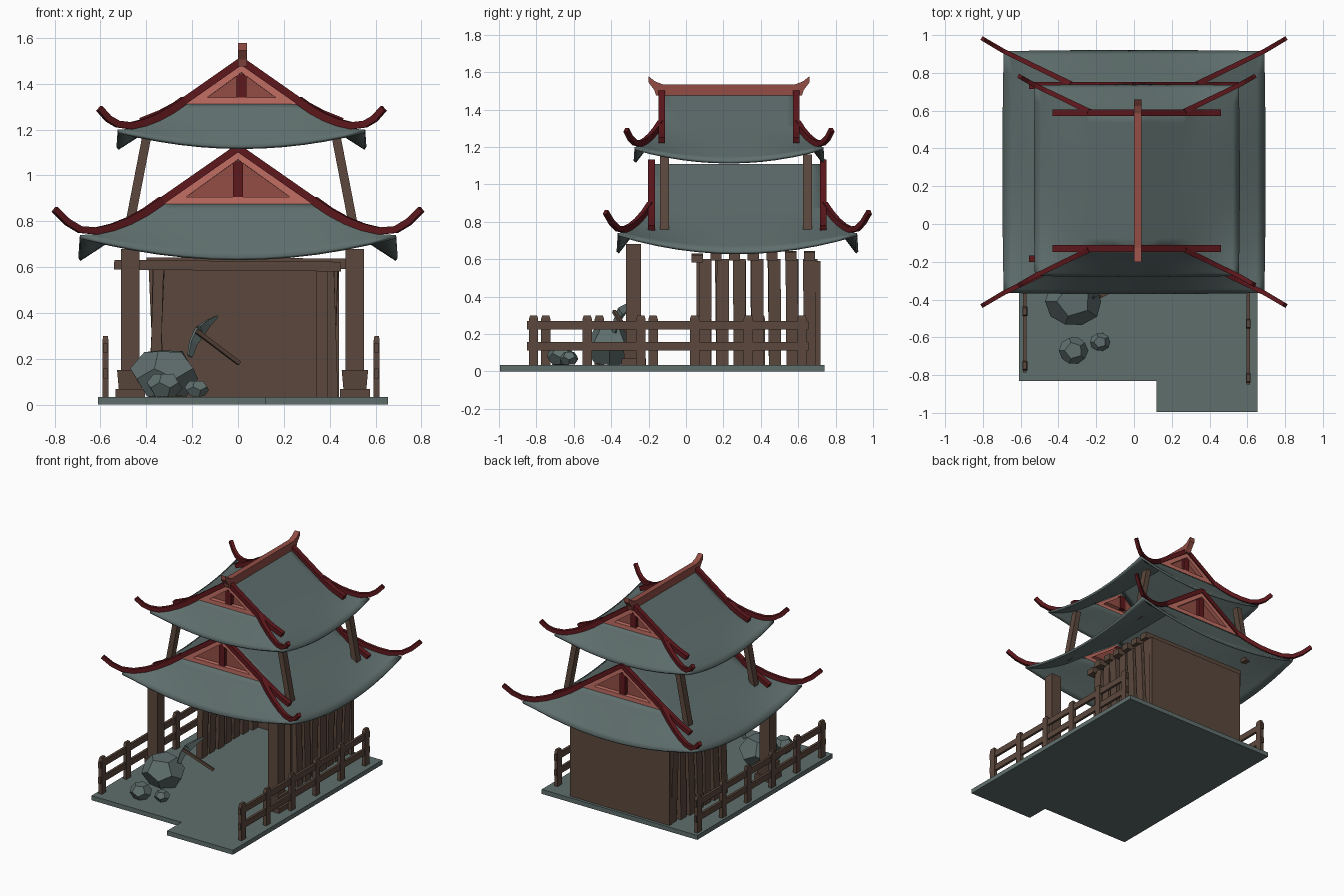
import bpy, bmesh, random
from mathutils import Vector

random.seed(4)
if "Cube" in bpy.data.objects:
    bpy.data.objects.remove(bpy.data.objects["Cube"])


def material(name, rgb):
    m = bpy.data.materials.new(name)
    m.use_nodes = True
    m.diffuse_color = (*rgb, 1)
    m.node_tree.nodes["Principled BSDF"].inputs["Base Color"].default_value = (*rgb, 1)
    return m


STONE = material("grey green", (.112, .156, .151))
WOOD = material("brown wood", (.105, .064, .046))
DARK_RED = material("dark red", (.112, .009, .012))
RED = material("brick red", (.29, .076, .06))
PINK = material("light red", (.54, .158, .125))


def finish(name, bm, *mats):
    me = bpy.data.meshes.new(name)
    bm.to_mesh(me)
    bm.free()
    for m in mats:
        me.materials.append(m)
    ob = bpy.data.objects.new(name, me)
    bpy.context.collection.objects.link(ob)
    return ob


def add_beam(bm, pts, w, h, taper=1):
    """Sweep a rectangle (w sideways, h upwards) along a path."""
    pts = [Vector(p) for p in pts]
    rings = []
    for i, p in enumerate(pts):
        t = (pts[min(i + 1, len(pts) - 1)] - pts[max(i - 1, 0)]).normalized()
        side = t.cross(Vector((0, 0, 1)))
        side = side.normalized() if side.length > .3 else Vector((1, 0, 0))
        up = side.cross(t)
        k = 1 + (taper - 1) * i / (len(pts) - 1)
        rings.append([bm.verts.new(p + side * a * w / 2 * k + up * b * h / 2 * k)
                      for a, b in ((-1, -1), (1, -1), (1, 1), (-1, 1))])
    for r, q in zip(rings, rings[1:]):
        for i in range(4):
            bm.faces.new((r[i], r[i - 1], q[i - 1], q[i]))
    bm.faces.new(rings[0])
    bm.faces.new(rings[-1][::-1])
    bmesh.ops.recalc_face_normals(bm, faces=bm.faces[:])


def beam(name, pts, w, h, mat, taper=1):
    bm = bmesh.new()
    add_beam(bm, pts, w, h, taper)
    return finish(name, bm, mat)


def prism(name, pts, vec, mat):
    bm = bmesh.new()
    f = bm.faces.new([bm.verts.new(p) for p in pts])
    new = bmesh.ops.extrude_face_region(bm, geom=[f])["geom"]
    bmesh.ops.translate(bm, vec=vec, verts=[v for v in new if isinstance(v, bmesh.types.BMVert)])
    bmesh.ops.recalc_face_normals(bm, faces=bm.faces[:])
    return finish(name, bm, mat)


def gable(name, cx, y, out, half, base, apex):
    """Triangle with a raised frame, a sunken panel and a king post."""
    bm = bmesh.new()
    f = bm.faces.new([bm.verts.new(p) for p in
                      ((cx - half, y, base), (cx + half, y, base), (cx, y, apex))])
    f.normal_update()
    if f.normal.y * out < 0:
        f.normal_flip()
    bmesh.ops.inset_region(bm, faces=[f], thickness=.033, use_boundary=True, use_even_offset=True)
    # push the panel back to leave the frame standing proud
    f.material_index = 1
    rim = bmesh.ops.inset_region(bm, faces=[f], thickness=.001, use_boundary=True)
    for v in f.verts:
        v.co.y -= out * .03
    for side in rim["faces"]:
        side.material_index = 0
    finish(name, bm, PINK, RED)
    beam(name + "_king_post", [(cx, y - out * .02, base + .033), (cx, y - out * .02, apex - .05)],
         .045, .03, DARK_RED)


def roof(name, cx, cy, apex, base, start, corner, drop, sag, tip, foot):
    (xg, vg), (xc, vc) = start, corner
    N, M = 8, 12
    bm = bmesh.new()

    def patch(fn, rows, cols):
        g = [[bm.verts.new(fn(r / rows, 2 * c / cols - 1)) for c in range(cols + 1)]
             for r in range(rows + 1)]
        for r in range(rows):
            for c in range(cols):
                bm.faces.new((g[r][c], g[r][c + 1], g[r + 1][c + 1], g[r + 1][c]))

    def hip(s):
        return (xg + (xc - xg) * s, vg + (vc - vg) * s, base - drop * (1 - (1 - s) ** 2))

    def skirt(s, u, sx, along_x):
        # straight slope at mid-side, lifting towards the curved hips
        x, v, z = hip(s)
        z -= (s * (sag - drop) + drop * s * s) * (1 - u * u)
        bow = 1 + .01 * s * (1 - u * u)
        return (cx + u * x, cy + sx * v * bow, z) if along_x else (cx + sx * x * bow, cy + u * v, z)

    for sx in (-1, 1):
        # main slope, flared side slope, end skirt
        patch(lambda s, u: (cx + sx * xg * s, cy + u * vg, apex + (base - apex) * s), 2, M)
        patch(lambda s, u: skirt(s, u, sx, False), N, M)
        patch(lambda s, u: skirt(s, u, sx, True), N, M)
    bmesh.ops.remove_doubles(bm, verts=bm.verts[:], dist=.0005)
    for f in bm.faces:
        f.normal_update()
        if f.normal.z < 0:
            f.normal_flip()
    ob = finish(name, bm, STONE)
    mod = ob.modifiers.new("thickness", 'SOLIDIFY')
    mod.thickness = .016
    bpy.ops.object.select_all(action='DESELECT')
    ob.select_set(True)
    bpy.context.view_layer.objects.active = ob
    bpy.ops.object.shade_smooth_by_angle(angle=.6)

    for sy in (-1, 1):
        end = "front" if sy < 0 else "back"
        gable(f"{name}_{end}_gable", cx, cy + sy * (vg + .003), sy, xg, base - .008, apex)
        for sx in (-1, 1):
            side = "left" if sx > 0 else "right"
            # verge board down the gable edge
            fx, fz = foot
            bend = (xg + (fx - xg) * .55, base + (fz - base) * .62)
            beam(f"{name}_{end}_{side}_verge",
                 [(cx + sx * x, cy + sy * (vg - .006), z + .01) for x, z in
                  ((0, apex), (xg, base), bend, foot)], .036, .032, DARK_RED)
            # curled corner ridge
            path = [hip(k / 5) for k in range(6)]
            a, b = Vector(path[-1]), Vector(tip)
            path[-1] = tuple(a + Vector((0, 0, .012)))
            path.append(tuple(a.lerp(b, .5) - Vector((0, 0, .005))))
            path.append(tip)
            beam(f"{name}_{end}_{side}_corner_ridge",
                 [(cx + sx * x, cy + sy * v, z + .012) for x, v, z in path], .028, .035, DARK_RED, .8)


# Roofs
roof("lower_roof", 0, .275, 1.11, .88, (.33, .465), (.69, .64), .14, .1, (.8, .705, .84), (.55, .755))
roof("upper_roof", .015, .23, 1.49, 1.315, (.25, .365), (.54, .505), .115, .075, (.62, .55, 1.28), (.44, 1.225))
ridge = [(.39, 1.475), (.4, 1.505), (.43, 1.545), (.43, 1.578), (.395, 1.55), (.355, 1.535)]
prism("top_ridge", [(0, .23 + v, z) for v, z in ridge] + [(0, .23 - v, z) for v, z in ridge[::-1]],
      (.04, 0, 0), RED)

# Floor slab with a step at the entrance
prism("floor", [(-.61, -.83, 0), (.12, -.83, 0), (.12, -.995, 0), (.655, -.995, 0),
                (.655, .74, 0), (-.61, .74, 0)], (0, 0, .033), STONE)

# Posts between the roofs
for x0, x1 in ((-.478, -.4), (.508, .43)):
    for y in (-.115, .65):
        beam("upper_post", [(x0, y, .757), (x1, y, 1.16)], .04, .05, WOOD)

# Front pillars on stepped bases
for x in (-.47, .51):
    beam("front_pillar", [(x, -.28, .03), (x, -.28, .68)], .08, .08, WOOD)
    beam("pillar_base", [(x, -.28, .068), (x, -.28, .15)], .1, .1, WOOD, 1.15)
    beam("pillar_foot", [(x, -.28, .033), (x, -.28, .068)], .13, .13, WOOD)

# Back wall, slatted side walls and cross beams
beam("back_wall", [(-.37, .705, .31), (.44, .705, .31)], .03, .56, WOOD)
for x in (-.355, .405):
    bm = bmesh.new()
    for i in range(7):
        y = .1 + i * .094
        lean = random.uniform(-.015, .015)
        add_beam(bm, [(x + lean, y, .03), (x - lean, y + lean / 2, .6)], .045, .066)
    finish("side_slats", bm, WOOD)
bm = bmesh.new()
add_beam(bm, [(-.54, .06, .61), (.45, .06, .602)], .06, .042)
for i in range(1, 7):
    y = .06 + i * .1
    add_beam(bm, [(-.4, y, .62), (.47, y, .615)], .06, .045)
finish("cross_beams", bm, WOOD)
beam("door_post", [(.365, .08, .03), (.365, .08, .6)], .05, .05, WOOD)

# Fences on both sides
for side, x, off in (("left", .605, 0), ("right", -.578, .065)):
    bm = bmesh.new()
    for z in (.135, .247):
        add_beam(bm, [(x, -.85 + off, z), (x, .655 + off, z)], .018, .045)
    for i in range(6):
        y = -.815 + off + i * .287
        add_beam(bm, [(x, y, .03), (x, y, .28)], .026, .05)
        add_beam(bm, [(x, y, .28), (x, y, .3)], .026, .05, .75)
    finish(side + "_fence", bm, WOOD)

# Rocks: dodecahedra from the face centres of an icosahedron
for name, loc, size in (("big_rock", (-.32, -.41, .135), (.152, .135, .122)),
                        ("small_rock", (-.32, -.67, .085), (.078, .075, .062)),
                        ("tiny_rock", (-.18, -.625, .07), (.055, .05, .042))):
    ico = bmesh.new()
    bmesh.ops.create_icosphere(ico, subdivisions=1, radius=1)
    bm = bmesh.new()
    for f in ico.faces:
        c = f.calc_center_median().normalized() * random.uniform(.96, 1.04)
        bm.verts.new([c[k] * size[k] + loc[k] for k in range(3)])
    ico.free()
    bmesh.ops.convex_hull(bm, input=bm.verts[:])
    bmesh.ops.dissolve_limit(bm, angle_limit=.3, verts=bm.verts[:], edges=bm.edges[:])
    finish(name, bm, STONE)

# Pickaxe leaning on the big rock
beam("pick_handle", [(-.18, -.385, .32), (.005, -.29, .18)], .018, .018, WOOD)
head = [(-.21, -.385, .21), (-.195, -.37, .27), (-.165, -.345, .32), (-.13, -.3, .355), (-.09, -.26, .385)]
beam("pick_head_lower", head[2::-1], .02, .05, STONE, .5)
beam("pick_head_upper", head[2:], .02, .05, STONE, .2)
